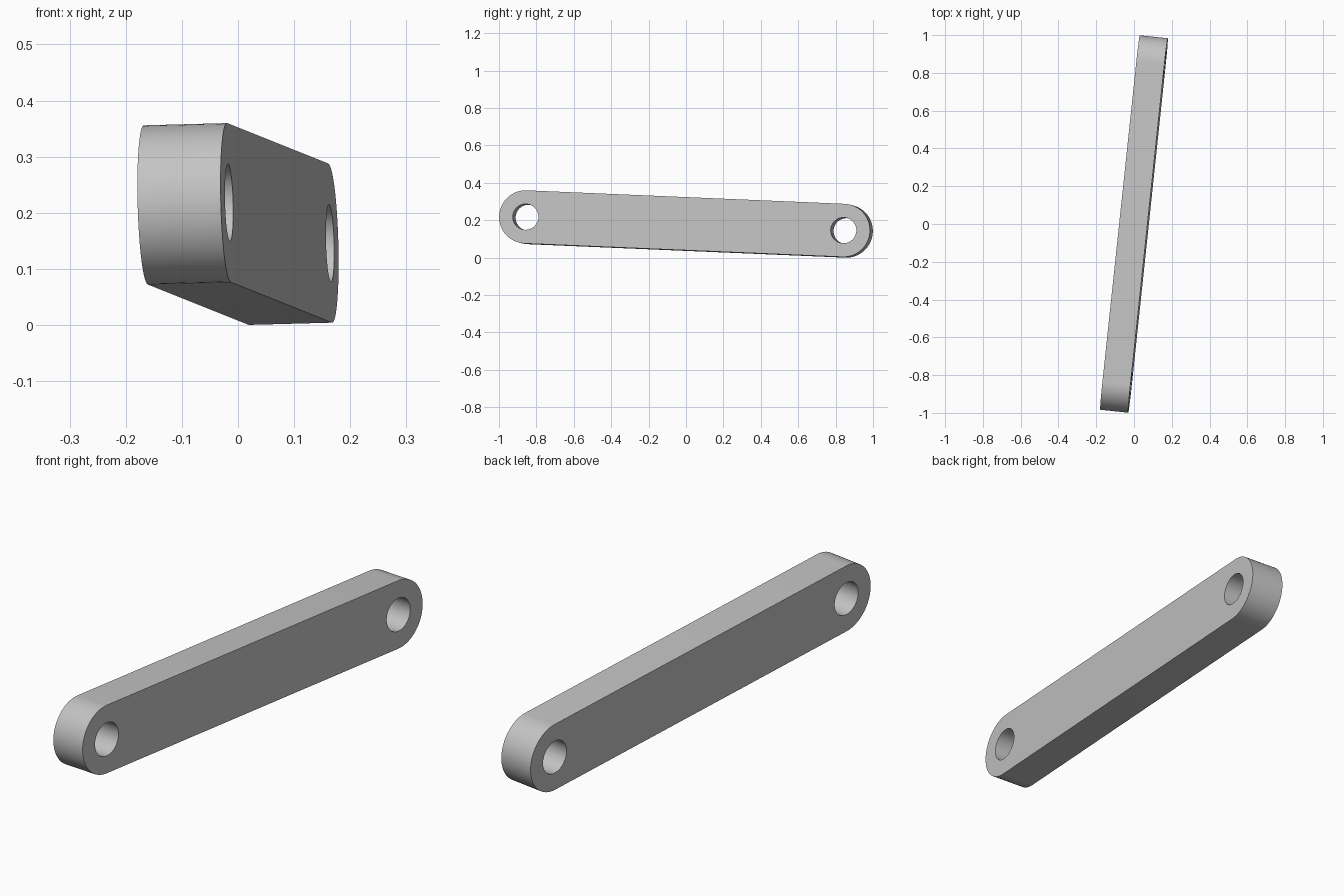
import bpy
import bmesh
from math import pi, cos, sin, radians
from mathutils import Matrix, Vector

cube = bpy.data.objects.get("Cube")
if cube:
    bpy.data.objects.remove(cube, do_unlink=True)

REACH = 0.8555      # bar centre to each hole centre
RADIUS = 0.142      # rounded ends
BORE = 0.069        # hole radius
THICK = 0.149
STEPS = 32          # segments per half circle

grey = bpy.data.materials.new("plain grey")
grey.use_nodes = True
colour = (0.55, 0.55, 0.55, 1)
grey.diffuse_color = colour
grey.node_tree.nodes["Principled BSDF"].inputs["Base Color"].default_value = colour


def prism(name, outline, thickness):
    """Extrude a closed (y, z) outline along x, centred on x = 0."""
    bm = bmesh.new()
    face = bm.faces.new([bm.verts.new((-thickness / 2, y, z)) for y, z in outline])
    ext = bmesh.ops.extrude_face_region(bm, geom=[face])
    moved = [v for v in ext["geom"] if isinstance(v, bmesh.types.BMVert)]
    bmesh.ops.translate(bm, verts=moved, vec=(thickness, 0, 0))
    bmesh.ops.recalc_face_normals(bm, faces=bm.faces)
    mesh = bpy.data.meshes.new(name)
    bm.to_mesh(mesh)
    bm.free()
    mesh.materials.append(grey)
    obj = bpy.data.objects.new(name, mesh)
    bpy.context.collection.objects.link(obj)
    return obj


def arc(cy, radius, start, sweep, steps):
    return [(cy + radius * cos(start + sweep * i / steps),
             radius * sin(start + sweep * i / steps)) for i in range(steps + 1)]


# Bar with two rounded ends
outline = arc(REACH, RADIUS, -pi / 2, pi, STEPS) + arc(-REACH, RADIUS, pi / 2, pi, STEPS)
bar = prism("link_bar", outline, THICK)
bpy.context.view_layer.objects.active = bar
bar.select_set(True)

# Pin hole through each end
for side in (-1, 1):
    circle = arc(side * REACH, BORE, 0, 2 * pi, 2 * STEPS)[:-1]
    cutter = prism("hole_cutter", circle, THICK * 2)
    cutter.hide_render = True
    cut = bar.modifiers.new("pin_hole", "BOOLEAN")
    cut.operation = "DIFFERENCE"
    cut.solver = "EXACT"
    cut.object = cutter
    bpy.ops.object.modifier_apply(modifier=cut.name)
    bpy.data.objects.remove(cutter, do_unlink=True)

bpy.ops.object.shade_smooth_by_angle(angle=radians(30))

# Lay the bar along its slightly turned and sloping axis
along = Vector((0.18, 1.70, -0.072)).normalized()
across = Vector((0.148, -0.0157, 0.004))
across = (across - along * across.dot(along)).normalized()
up = across.cross(along)
turn = Matrix((across, along, up)).transposed().to_4x4()
bar.matrix_world = Matrix.Translation((0, 0, 0.18)) @ turn
